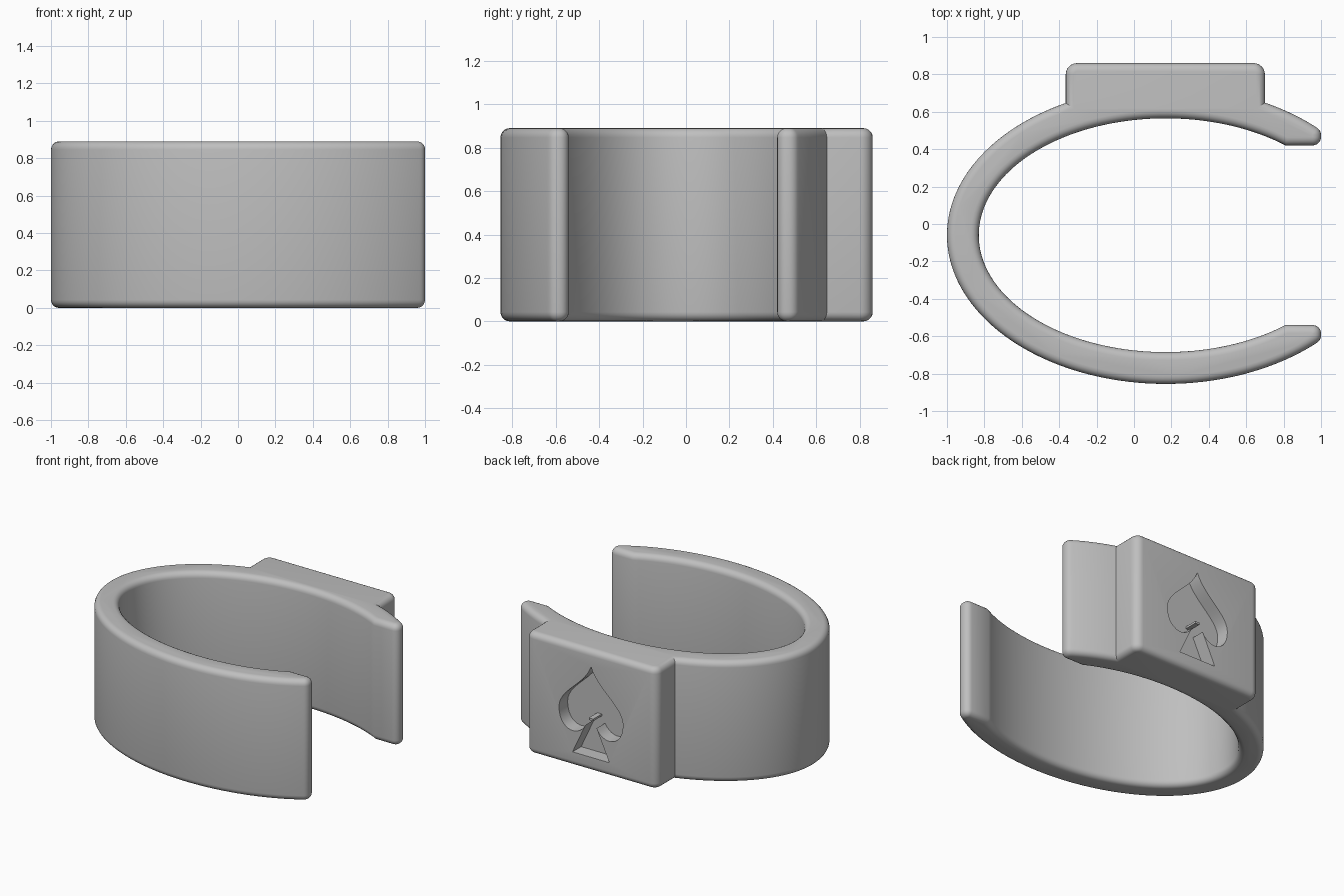
import bpy, bmesh, math
from mathutils import Vector
from mathutils.geometry import interpolate_bezier

if "Cube" in bpy.data.objects:
    bpy.data.objects.remove(bpy.data.objects["Cube"])

HEIGHT, BEVEL, STEPS = 0.89, 0.043, 5
CX, CY = 0.17, -0.06
OUT, INN = (1.17, 0.795), (1.0, 0.625)
BACK, DEPTH = 0.86, 0.1

grey = bpy.data.materials.new("grey")
grey.diffuse_color = (0.52, 0.52, 0.52, 1)
grey.use_nodes = True
grey.node_tree.nodes["Principled BSDF"].inputs["Base Color"].default_value = grey.diffuse_color


def ell(size, t):
    return Vector((CX + size[0] * math.cos(t), CY + size[1] * math.sin(t)))


def angle_at(size, x):
    return math.acos((x - CX) / size[0])


def arc(size, t0, t1, n):
    return [ell(size, t0 + (t1 - t0) * i / n) for i in range(n + 1)]


def fillet(prev, p, nxt, r, n=6):
    """Points of a rounded corner at p."""
    a, b = (prev - p).normalized(), (nxt - p).normalized()
    half = a.angle(b) / 2
    c = p + (a + b).normalized() * (r / math.sin(half))
    s, e = p + a * (r / math.tan(half)) - c, p + b * (r / math.tan(half)) - c
    sweep = s.angle(e)
    return [c + (s * math.sin((1 - i / n) * sweep) + e * math.sin(i / n * sweep)) / math.sin(sweep)
            for i in range(n + 1)]


def inset(pts, d):
    """Move a counter-clockwise outline inward by d with mitred corners."""
    res = []
    for i, p in enumerate(pts):
        u = (p - pts[i - 1]).normalized()
        v = (pts[(i + 1) % len(pts)] - p).normalized()
        n1, n2 = Vector((-u.y, u.x)), Vector((-v.y, v.x))
        res.append(p + (n1 + n2) * (d / (1 + n1.dot(n2))))
    return res


def loft(name, rings):
    """Closed solid through a stack of matching rings."""
    bm = bmesh.new()
    vs = [[bm.verts.new(co) for co in ring] for ring in rings]
    for lo, hi in zip(vs, vs[1:]):
        for i in range(len(lo)):
            j = (i + 1) % len(lo)
            bm.faces.new((lo[i], lo[j], hi[j], hi[i]))
    bm.faces.new(vs[0][::-1])
    bm.faces.new(vs[-1])
    bmesh.ops.recalc_face_normals(bm, faces=bm.faces)
    me = bpy.data.meshes.new(name)
    bm.to_mesh(me)
    bm.free()
    me.materials.append(grey)
    ob = bpy.data.objects.new(name, me)
    bpy.context.collection.objects.link(ob)
    return ob


# Plan outline: outer ellipse with the back block, open on the right
tip, right, left = (angle_at(OUT, x) for x in (1.0, 0.70, -0.365))
end = angle_at(INN, 0.81)
up, low = ell(INN, end).y, ell(INN, -end).y
outer_a = arc(OUT, tip, right, 8)
outer_b = arc(OUT, left, 2 * math.pi - tip, 90)
inner = arc(INN, -end, end - 2 * math.pi, 100)
V = Vector
br, bl = V((0.70, BACK)), V((-0.365, BACK))
lo_tip, up_tip = V((1.0, low)), V((1.0, up))

outline = fillet(up_tip, outer_a[0], outer_a[1], 0.048) + outer_a[1:]
outline += fillet(outer_a[-1], br, bl, 0.06) + fillet(br, bl, outer_b[0], 0.06)
outline += outer_b[:-1] + fillet(outer_b[-2], outer_b[-1], lo_tip, 0.048)
outline += fillet(outer_b[-1], lo_tip, inner[0], 0.045) + inner
outline += fillet(inner[-1], up_tip, outer_a[0], 0.045)

# Cuff body with rounded upper and lower rims
levels = []
for k in range(STEPS + 1):
    a = math.pi / 2 * k / STEPS
    levels.append((BEVEL * (1 - math.sin(a)), BEVEL * (1 - math.cos(a))))
rings = [[(p.x, p.y, z) for p in inset(outline, d)] for d, z in levels]
rings += [[(p.x, p.y, HEIGHT - z) for p in inset(outline, d)] for d, z in reversed(levels)]
cuff = loft("cuff_body", rings)

# Spade-shaped recess in the back block
half = interpolate_bezier(V((0, 0.77)), V((0.05, 0.62)), V((0.26, 0.54)), V((0.26, 0.41)), 14)
half += interpolate_bezier(V((0.26, 0.41)), V((0.26, 0.24)), V((0.10, 0.22)), V((0.045, 0.33)), 14)[1:]
half.append(V((0.15, 0.105)))
spade = [(p.x, p.y) for p in half] + [(-p.x, p.y) for p in reversed(half[1:])]
cutter = loft("spade_cutter", [[(CX + x, y, z) for x, z in spade] for y in (BACK - DEPTH, BACK + 0.1)])
cutter.hide_render = True

mod = cuff.modifiers.new("recess", 'BOOLEAN')
mod.operation, mod.solver, mod.object = 'DIFFERENCE', 'EXACT', cutter
bpy.context.view_layer.objects.active = cuff
cuff.select_set(True)
cutter.select_set(False)
bpy.ops.object.modifier_apply(modifier=mod.name)
bpy.data.objects.remove(cutter)
bpy.ops.object.shade_smooth_by_angle(angle=math.radians(30))

# Small peg left standing in the recess
peg = [(-0.018, 0.375), (0.018, 0.375), (0.018, 0.39), (-0.018, 0.39)]
loft("recess_peg", [[(CX + x, y, z) for x, z in peg] for y in (BACK - DEPTH - 0.01, BACK)])
